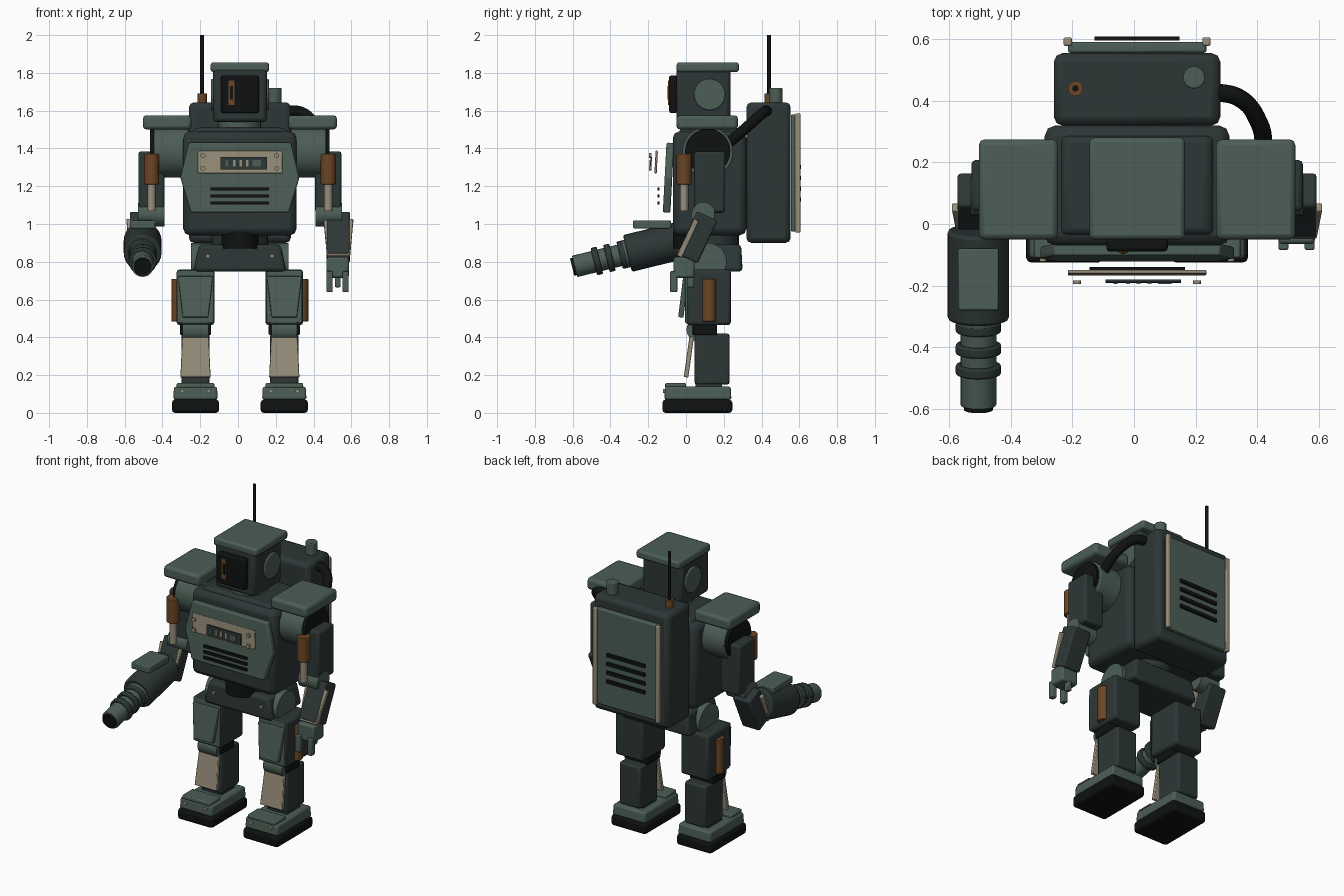
import bpy, bmesh, math
from mathutils import Vector, Matrix

cube = bpy.data.objects.get("Cube")
if cube:
    bpy.data.objects.remove(cube, do_unlink=True)

X0 = 0.01  # body centre line


def material(name, col):
    m = bpy.data.materials.new(name)
    m.use_nodes = True
    m.diffuse_color = (*col, 1)
    m.node_tree.nodes["Principled BSDF"].inputs["Base Color"].default_value = (*col, 1)
    return m


DARK = material("dark slate", (0.026, 0.037, 0.037))
GREEN = material("grey green", (0.072, 0.112, 0.092))
TAN = material("tan", (0.31, 0.27, 0.195))
ORANGE = material("rust orange", (0.15, 0.06, 0.018))
BLACK = material("black", (0.005, 0.006, 0.006))


def finish(name, bm, mat, bevel=0.0):
    me = bpy.data.meshes.new(name)
    bmesh.ops.recalc_face_normals(bm, faces=bm.faces)
    bm.to_mesh(me)
    bm.free()
    me.materials.append(mat)
    ob = bpy.data.objects.new(name, me)
    bpy.context.collection.objects.link(ob)
    bpy.ops.object.select_all(action='DESELECT')
    ob.select_set(True)
    bpy.context.view_layer.objects.active = ob
    bpy.ops.object.shade_smooth_by_angle(angle=math.radians(32))
    if bevel:
        mod = ob.modifiers.new("bevel", 'BEVEL')
        mod.width, mod.segments, mod.limit_method = bevel, 2, 'ANGLE'
    return ob


def place(c, tilt):
    return Matrix.Translation((c[0] + X0, c[1], c[2])) @ Matrix.Rotation(math.radians(tilt), 4, 'X')


def box(name, c, size, mat, bevel=0.01, tilt=0, top=(1, 1)):
    """Box by centre and size, its top scaled in x and y."""
    bm = bmesh.new()
    bmesh.ops.create_cube(bm, size=1)
    for v in bm.verts:
        if v.co.z > 0:
            v.co.x *= top[0]
            v.co.y *= top[1]
        v.co = Vector(a * b for a, b in zip(v.co, size))
    bm.transform(place(c, tilt))
    return finish(name, bm, mat, bevel)


def slab(name, outline, c, thick, mat, bevel=0.006, tilt=0):
    """Outline in x and z, given thickness in y."""
    bm = bmesh.new()
    f = bm.faces.new([bm.verts.new((x, -thick / 2, z)) for x, z in outline])
    new = bmesh.ops.extrude_face_region(bm, geom=[f])["geom"]
    bmesh.ops.translate(bm, vec=(0, thick, 0), verts=[g for g in new if isinstance(g, bmesh.types.BMVert)])
    bm.transform(place(c, tilt))
    return finish(name, bm, mat, bevel)


def taper(top, bottom, h):
    return [(-bottom / 2, -h / 2), (bottom / 2, -h / 2), (top / 2, h / 2), (-top / 2, h / 2)]


def rod(name, a, b, r, mat, r2=None, bevel=0.0, sides=24):
    """Cylinder or cone from point a to point b."""
    a, b = Vector(a), Vector(b)
    d = b - a
    bm = bmesh.new()
    bmesh.ops.create_cone(bm, cap_ends=True, segments=sides, radius1=r,
                          radius2=r if r2 is None else r2, depth=d.length)
    mid = (a + b) / 2 + Vector((X0, 0, 0))
    bm.transform(Matrix.Translation(mid) @ d.to_track_quat('Z', 'Y').to_matrix().to_4x4())
    return finish(name, bm, mat, bevel)


def axle(name, x0, x1, y, z, r, mat, bevel=0.0):
    return rod(name, (x0, y, z), (x1, y, z), r, mat, bevel=bevel, sides=32)


# Torso and waist
box("torso", (0, 0.125, 1.215), (0.6, 0.39, 0.55), DARK, 0.035)
box("torso_top", (0, 0.125, 1.485), (0.54, 0.34, 0.05), DARK, 0.015, top=(0.85, 0.9))
hexagon = [(-0.26, -0.185), (0.26, -0.185), (0.315, 0), (0.27, 0.185), (-0.27, 0.185), (-0.315, 0)]
slab("chest_plate", hexagon, (0, -0.093, 1.245), 0.04, GREEN, 0.008, -3)
rod("waist", (0, 0.03, 0.87), (0, 0.03, 0.96), 0.1, BLACK)
rod("waist_core", (0, 0.13, 0.86), (0, 0.13, 0.98), 0.15, DARK)
box("pelvis", (0, 0.14, 0.82), (0.49, 0.32, 0.145), DARK, 0.02, top=(0.88, 0.95))

# Chest badge, screen and vents
box("badge_plate", (0, -0.158, 1.328), (0.45, 0.012, 0.12), TAN, 0.004, -3)
box("badge_screen", (0.02, -0.186, 1.322), (0.245, 0.008, 0.065), DARK, 0, -3)
for i, x in enumerate((-0.07, -0.03, 0.005, 0.04, 0.09)):
    box(f"screen_mark_{i}", (x, -0.192, 1.322), (0.045 if i == 4 else 0.013, 0.005, 0.035),
        GREEN if i % 4 == 0 else TAN, 0)
for x in (-0.195, 0.195):
    for z in (1.295, 1.362):
        rod("badge_screw", (x, -0.195, z), (x, -0.183, z), 0.013, TAN, sides=12)
for i in range(3):
    box(f"chest_vent_{i}", (0, -0.145, 1.112 + 0.037 * i), (0.31, 0.012, 0.016), BLACK, 0)

# Head
rod("neck", (0, 0.1, 1.46), (0, 0.1, 1.55), 0.112, GREEN)
box("head", (0, 0.092, 1.685), (0.285, 0.285, 0.29), DARK, 0.02)
box("head_cap", (0, 0.115, 1.83), (0.31, 0.33, 0.052), GREEN, 0.014)
axle("ears", -0.153, 0.153, 0.125, 1.685, 0.083, GREEN, 0.006)
box("visor", (0, -0.067, 1.687), (0.2, 0.045, 0.2), BLACK, 0.012)
box("eye_frame", (-0.045, -0.091, 1.695), (0.032, 0.007, 0.13), ORANGE, 0)
box("eye_slot", (-0.045, -0.094, 1.695), (0.015, 0.006, 0.07), BLACK, 0)

# Backpack
box("backpack", (0, 0.437, 1.272), (0.54, 0.235, 0.745), DARK, 0.028)
box("back_panel", (0, 0.573, 1.27), (0.45, 0.035, 0.62), GREEN, 0.008)
for x in (-0.225, 0.225):
    box("back_rail", (x, 0.592, 1.27), (0.027, 0.028, 0.63), TAN, 0.006)
for i in range(4):
    box(f"back_vent_{i}", (0, 0.602, 1.13 + 0.057 * i), (0.275, 0.012, 0.022), BLACK, 0)
rod("antenna_base", (-0.2, 0.44, 1.63), (-0.2, 0.44, 1.69), 0.025, ORANGE, sides=16)
rod("antenna", (-0.2, 0.44, 1.68), (-0.2, 0.44, 2.0), 0.01, BLACK, sides=12)
rod("filler_cap", (0.185, 0.475, 1.63), (0.185, 0.475, 1.72), 0.036, GREEN, bevel=0.005)

# Hose from backpack to shoulder
curve = bpy.data.curves.new("hose", 'CURVE')
curve.dimensions = '3D'
curve.bevel_depth, curve.bevel_resolution, curve.use_fill_caps = 0.029, 4, True
path = [(0.25, 0.43, 1.6), (0.34, 0.41, 1.59), (0.405, 0.33, 1.52), (0.42, 0.25, 1.45), (0.41, 0.18, 1.4)]
spline = curve.splines.new('BEZIER')
spline.bezier_points.add(len(path) - 1)
for p, co in zip(spline.bezier_points, path):
    p.co = co
    p.handle_left_type = p.handle_right_type = 'AUTO'
curve.materials.append(BLACK)
bpy.context.collection.objects.link(bpy.data.objects.new("hose", curve))

for side, s in (("left", 1), ("right", -1)):
    # Arm
    box(f"{side}_shoulder_pad", (s * 0.385, 0.112, 1.538), (0.257, 0.325, 0.075), GREEN, 0.018)
    axle(f"{side}_shoulder", s * 0.27, s * 0.455, 0.115, 1.38, 0.135, GREEN, 0.006)
    axle(f"{side}_shoulder_disc", s * 0.45, s * 0.475, 0.115, 1.385, 0.12, BLACK)
    box(f"{side}_upper_arm", (s * 0.468, 0.125, 1.222), (0.14, 0.165, 0.325), DARK, 0.014)
    rod(f"{side}_arm_piston", (s * 0.468, -0.01, 1.21), (s * 0.468, -0.01, 1.37), 0.04, ORANGE, bevel=0.004)
    rod(f"{side}_arm_piston_rod", (s * 0.468, -0.01, 1.07), (s * 0.468, -0.01, 1.22), 0.022, TAN)
    axle(f"{side}_elbow", s * 0.4, s * 0.54, 0.09, 1.05, 0.062, GREEN)
    box(f"{side}_forearm", (s * 0.52, 0.06, 0.93), (0.125, 0.12, 0.25), DARK, 0.01, -25)
    slab(f"{side}_forearm_plate", taper(0.158, 0.122, 0.215), (s * 0.522, 0.01, 0.925), 0.028, TAN, 0.004, -25)

    # Leg
    x = s * 0.235
    box(f"{side}_sole", (x, 0.06, 0.035), (0.25, 0.37, 0.07), BLACK, 0.016)
    box(f"{side}_foot", (x, 0.063, 0.104), (0.235, 0.355, 0.07), GREEN, 0.012, top=(0.97, 0.98))
    box(f"{side}_toe_plate", (x, -0.055, 0.145), (0.2, 0.11, 0.025), GREEN, 0.006)
    for dx in (-0.07, 0.07):
        rod(f"{side}_foot_bolt", (x + dx, -0.122, 0.115), (x + dx, -0.1, 0.115), 0.011, TAN, sides=12)
    box(f"{side}_ankle", (x, 0.12, 0.16), (0.14, 0.14, 0.08), DARK, 0.006)
    box(f"{side}_shin", (x, 0.138, 0.285), (0.15, 0.185, 0.27), DARK, 0.012)
    slab(f"{side}_shin_plate", taper(0.14, 0.16, 0.215), (x, 0.015, 0.295), 0.024, TAN, 0.004, -8)
    axle(f"{side}_knee", x - 0.068, x + 0.068, 0.065, 0.44, 0.062, GREEN)
    box(f"{side}_knee_joint", (x, 0.1, 0.44), (0.165, 0.13, 0.055), BLACK, 0.006)
    box(f"{side}_thigh", (x, 0.12, 0.612), (0.2, 0.235, 0.295), DARK, 0.016)
    slab(f"{side}_thigh_plate", taper(0.185, 0.135, 0.22), (x, -0.014, 0.615), 0.028, GREEN, 0.005, -7)
    box(f"{side}_thigh_front", (x, 0.004, 0.615), (0.19, 0.016, 0.28), GREEN, 0.004)
    rod(f"{side}_thigh_piston", (s * 0.325, 0.122, 0.483), (s * 0.325, 0.122, 0.71), 0.037, ORANGE, bevel=0.004)
    axle(f"{side}_hip", s * 0.15, s * 0.258, 0.115, 0.8, 0.1, GREEN)
    rod(f"{side}_pelvis_bolt", (s * 0.17, -0.026, 0.83), (s * 0.17, 0.01, 0.83), 0.011, TAN, sides=12)

# Left hand
box("left_palm", (0.518, -0.01, 0.77), (0.118, 0.11, 0.11), GREEN, 0.012)
for x in (0.475, 0.56):
    box("left_finger", (x, -0.065, 0.695), (0.032, 0.038, 0.11), GREEN, 0.005)
box("left_thumb", (0.518, 0.025, 0.7), (0.03, 0.035, 0.07), GREEN, 0.005)


# Right arm cannon, along a downward sloping axis
def along(t):
    return (-0.515, -0.02 - t, 0.915 - 0.245 * t)


rod("cannon_body", along(0), along(0.29), 0.1, DARK, bevel=0.01)
rod("cannon_collar", along(0.28), along(0.33), 0.076, GREEN, 0.07)
rod("cannon_barrel", along(0.3), along(0.57), 0.058, GREEN, bevel=0.005)
for i, t in enumerate((0.315, 0.385, 0.452)):
    rod(f"cannon_ring_{i}", along(t - 0.016), along(t + 0.016), 0.074, DARK, bevel=0.006)
rod("cannon_muzzle", along(0.56), along(0.583), 0.047, BLACK)
box("cannon_top_plate", (-0.515, -0.18, 0.998), (0.132, 0.2, 0.043), GREEN, 0.006)
